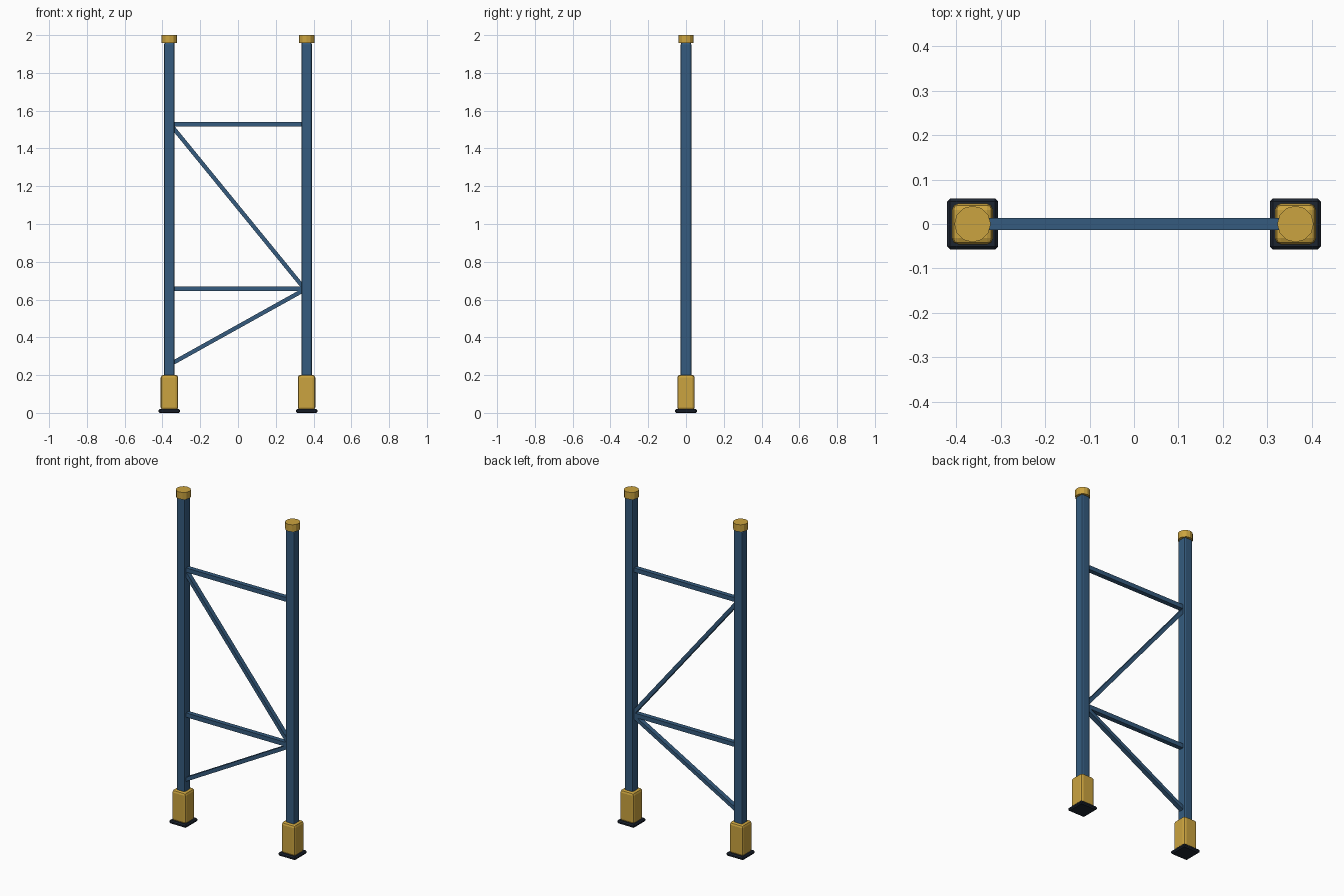
import bpy, bmesh
from mathutils import Vector

if "Cube" in bpy.data.objects:
    bpy.data.objects.remove(bpy.data.objects["Cube"], do_unlink=True)


def material(name, color):
    m = bpy.data.materials.new(name)
    m.use_nodes = True
    m.diffuse_color = (*color, 1)
    m.node_tree.nodes["Principled BSDF"].inputs["Base Color"].default_value = (*color, 1)
    return m


BLUE = material("blue steel", (0.035, 0.105, 0.21))
YELLOW = material("yellow paint", (0.6, 0.37, 0.05))
DARK = material("dark rubber", (0.012, 0.018, 0.03))
POST_X = 0.363


def finish(name, bm, mat):
    mesh = bpy.data.meshes.new(name)
    bm.to_mesh(mesh)
    bm.free()
    mesh.materials.append(mat)
    obj = bpy.data.objects.new(name, mesh)
    bpy.context.collection.objects.link(obj)
    return obj


def box(name, center, size, mat, bevel=0.0, segments=1):
    bm = bmesh.new()
    bmesh.ops.create_cube(bm, size=1)
    bmesh.ops.scale(bm, vec=size, verts=bm.verts)
    if bevel:
        bmesh.ops.bevel(bm, geom=bm.edges[:], offset=bevel, segments=segments,
                        profile=0.5, affect='EDGES')
    bmesh.ops.translate(bm, vec=center, verts=bm.verts)
    return finish(name, bm, mat)


def brace(name, start, end, thickness, depth=0.028):
    # square bar in the x-z plane between two (x, z) points
    a, b = Vector((start[0], 0, start[1])), Vector((end[0], 0, end[1]))
    bar = box(name, (0, 0, 0), ((b - a).length, depth, thickness), BLUE)
    bar.location = (a + b) / 2
    bar.rotation_euler = Vector((1, 0, 0)).rotation_difference(b - a).to_euler()
    return bar


def cap(name, x):
    bm = bmesh.new()
    bmesh.ops.create_cone(bm, cap_ends=True, segments=12, radius1=0.041,
                          radius2=0.041, depth=0.042)
    bmesh.ops.translate(bm, vec=(x, 0, 1.979), verts=bm.verts)
    return finish(name, bm, YELLOW)


# Uprights with their feet and caps
for side, x in (("left", POST_X), ("right", -POST_X)):
    box(side + "_post", (x, 0, 0.99), (0.056, 0.056, 1.94), BLUE, 0.009, 2)
    box(side + "_foot_sleeve", (x, 0, 0.108), (0.092, 0.092, 0.186), YELLOW, 0.014, 2)
    box(side + "_base_plate", (x, 0, 0.01), (0.114, 0.114, 0.02), DARK, 0.006)
    cap(side + "_cap", x)

# Horizontal rails
for name, z in (("upper_rail", 1.528), ("lower_rail", 0.657)):
    brace(name, (-0.345, z), (0.345, z), 0.026)

# Diagonals
brace("long_diagonal", (-0.348, 1.515), (0.348, 0.662), 0.022)
brace("short_diagonal", (-0.348, 0.263), (0.348, 0.65), 0.022)
